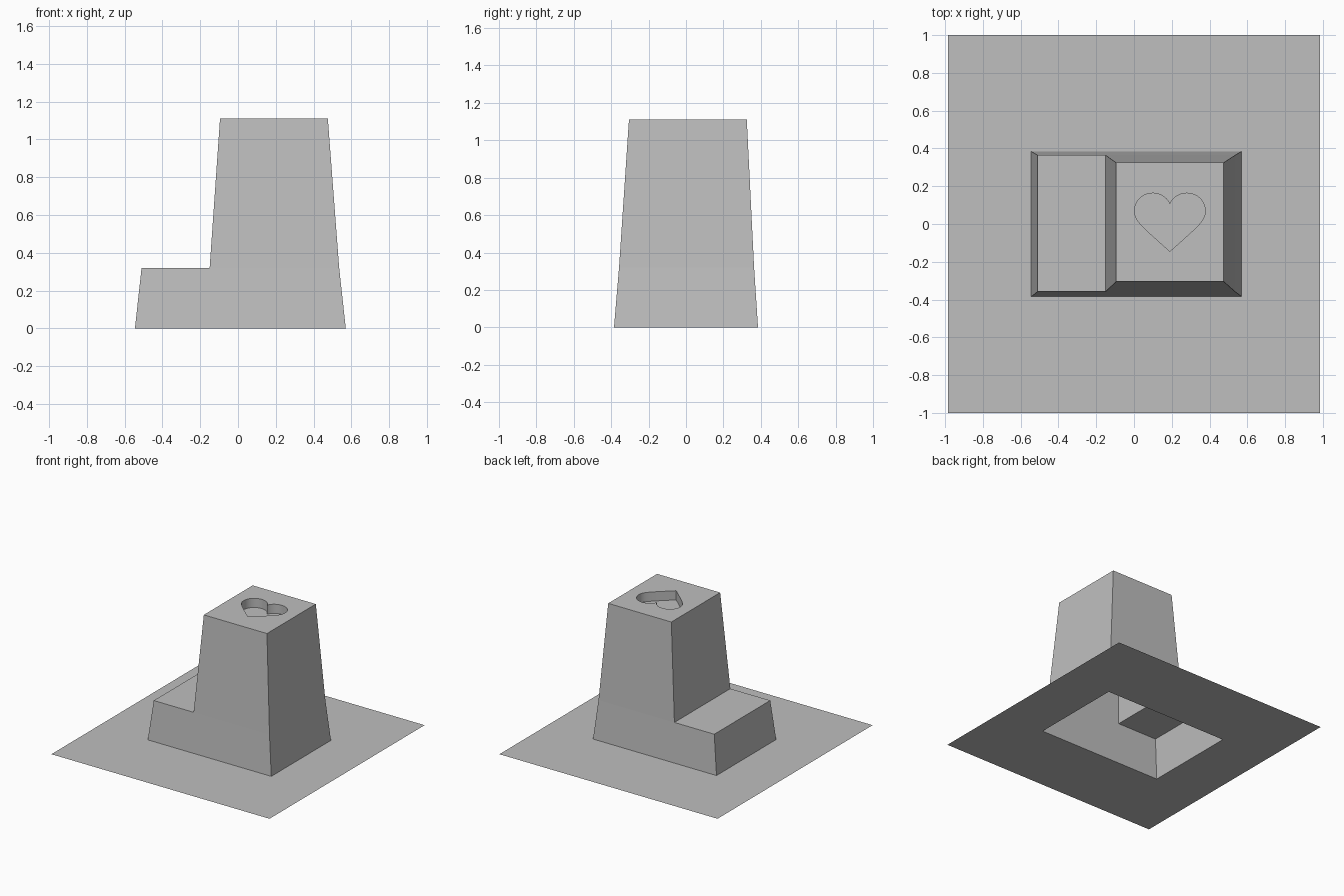
import bpy
import bmesh
import math
from mathutils import Vector
from mathutils.geometry import interpolate_bezier

cube = bpy.data.objects.get("Cube")
if cube:
    bpy.data.objects.remove(cube, do_unlink=True)

grey = bpy.data.materials.new("plain grey")
grey.use_nodes = True
colour = (0.52, 0.52, 0.52, 1)
grey.diffuse_color = colour
grey.node_tree.nodes["Principled BSDF"].inputs["Base Color"].default_value = colour


def finish(bm, name):
    mesh = bpy.data.meshes.new(name)
    bm.to_mesh(mesh)
    bm.free()
    mesh.materials.append(grey)
    obj = bpy.data.objects.new(name, mesh)
    bpy.context.collection.objects.link(obj)
    return obj


def rect(bm, x0, x1, y0, y1, z):
    """Four corners, counter-clockwise from front left."""
    return [bm.verts.new((x, y, z)) for x, y in ((x0, y0), (x1, y0), (x1, y1), (x0, y1))]


def bridge(bm, lower, upper, sides=None):
    """Quads between two rings with equal point counts."""
    n = len(lower)
    for i in sides or range(n):
        j = (i + 1) % n
        bm.faces.new((lower[i], lower[j], upper[j], upper[i]))


FOOT = (-0.545, 0.57, -0.385, 0.385, 0)
STEP_Z, TOP_Z, HEART_DEPTH = 0.32, 1.11, 0.075

# Base sheet, open under the body
bm = bmesh.new()
outer = rect(bm, -0.985, 0.985, -1, 1, 0)
bridge(bm, outer, rect(bm, *FOOT))
finish(bm, "base_sheet")


def heart_outline(cx, steps=14):
    """Heart from dip to tip along one lobe, then mirrored back."""
    dip, lobe, side, tip = (0, 0.105), (0.09, 0.163), (0.187, 0.07), (0, -0.145)
    spans = (
        (dip, (0.015, 0.14), (0.05, 0.163), lobe),
        (lobe, (0.145, 0.163), (0.187, 0.122), side),
        (side, (0.187, 0.015), (0.15, -0.01), tip),
    )
    half = []
    for span in spans:
        half += interpolate_bezier(*[Vector((*p, 0)) for p in span], steps)[:-1]
    half.append(Vector((*tip, 0)))
    mirrored = [Vector((-p.x, p.y, 0)) for p in half[-2:0:-1]]
    # Reversed so the outline runs counter-clockwise
    return [p + Vector((cx, 0, 0)) for p in reversed(half + mirrored)]


# Hollow body: a low step and a tapered tower
bm = bmesh.new()
foot = rect(bm, *FOOT)
step = rect(bm, -0.51, 0.535, -0.358, 0.364, STEP_Z)
top = rect(bm, -0.095, 0.475, -0.305, 0.325, TOP_Z)
front_mid = bm.verts.new((-0.15, -0.358, STEP_Z))
back_mid = bm.verts.new((-0.15, 0.364, STEP_Z))

bm.faces.new((foot[0], foot[1], step[1], front_mid, step[0]))
bm.faces.new((foot[2], foot[3], step[3], back_mid, step[2]))
bridge(bm, foot, step, sides=(1, 3))
bm.faces.new((step[0], front_mid, back_mid, step[3]))
bridge(bm, [front_mid, step[1], step[2], back_mid], top)

# Heart-shaped recess in the tower top
points = heart_outline(0.19)
rim = [bm.verts.new((p.x, p.y, TOP_Z)) for p in points]
floor = [bm.verts.new((p.x, p.y, TOP_Z - HEART_DEPTH)) for p in points]
bridge(bm, floor[::-1], rim[::-1])
bm.faces.new(floor)
bm.edges.ensure_lookup_table()
border = []
for ring in (top, rim):
    border += [bm.edges.get((ring[i - 1], ring[i])) for i in range(len(ring))]
cap = bmesh.ops.triangle_fill(bm, use_beauty=True, use_dissolve=False,
                              edges=border, normal=(0, 0, 1))
for face in cap["geom"]:
    if isinstance(face, bmesh.types.BMFace):
        face.normal_update()
        if face.normal.z < 0:
            face.normal_flip()
body = finish(bm, "stepped_body")

# Smooth only the curved recess wall
bpy.ops.object.select_all(action="DESELECT")
body.select_set(True)
bpy.context.view_layer.objects.active = body
bpy.ops.object.shade_smooth_by_angle(angle=math.radians(20))
for poly in body.data.polygons:
    if abs(poly.normal.z) > 0.01:
        poly.use_smooth = False
